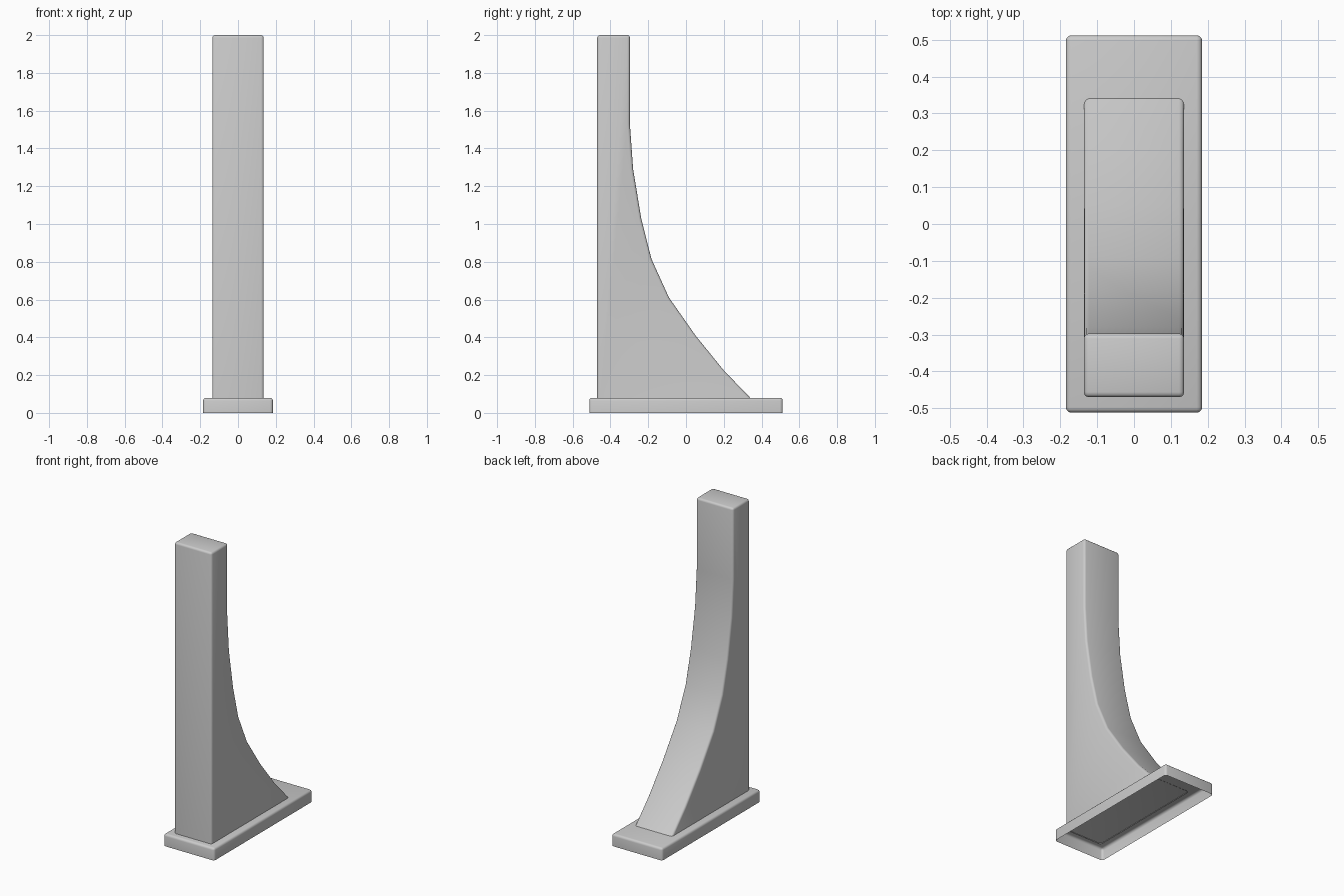
import bpy, bmesh
from math import radians

if "Cube" in bpy.data.objects:
    bpy.data.objects.remove(bpy.data.objects["Cube"])


def extrude_part(name, outline, axis, start, end, bevel):
    """Extrude a closed outline, leave the underside open and round the edges."""
    def place(p, d):
        return (d, p[0], p[1]) if axis == 'X' else (p[0], p[1], d)
    bm = bmesh.new()
    a = [bm.verts.new(place(p, start)) for p in outline]
    b = [bm.verts.new(place(p, end)) for p in outline]
    n = len(outline)
    bm.faces.new(a)
    bm.faces.new(b)
    for i in range(n):
        j = (i + 1) % n
        bm.faces.new((a[i], a[j], b[j], b[i]))
    bmesh.ops.recalc_face_normals(bm, faces=bm.faces)
    under = [f for f in bm.faces if f.normal.z < -0.9]
    bmesh.ops.delete(bm, geom=under, context='FACES_ONLY')
    mesh = bpy.data.meshes.new(name)
    bm.to_mesh(mesh)
    bm.free()
    ob = bpy.data.objects.new(name, mesh)
    bpy.context.collection.objects.link(ob)
    mod = ob.modifiers.new("rounded_edges", 'BEVEL')
    mod.width = bevel
    mod.segments = 3
    mod.limit_method = 'ANGLE'
    mod.angle_limit = radians(40)
    bpy.ops.object.select_all(action='DESELECT')
    ob.select_set(True)
    bpy.context.view_layer.objects.active = ob
    bpy.ops.object.modifier_apply(modifier=mod.name)
    bpy.ops.object.shade_smooth_by_angle(angle=radians(35))
    return ob


# Shallow base plate, hollow underneath
base = [(-0.185, -0.512), (0.185, -0.512), (0.185, 0.512), (-0.185, 0.512)]
extrude_part("base_plate", base, 'Z', 0.0, 0.08, 0.015)

# Upright post with a curved buttress sweeping out to the back
post = [(-0.47, 0.076), (0.344, 0.076), (0.20, 0.225), (0.05, 0.41),
        (-0.09, 0.61), (-0.183, 0.815), (-0.237, 1.03), (-0.28, 1.29),
        (-0.297, 1.53), (-0.297, 2.0), (-0.47, 2.0)]
extrude_part("curved_post", post, 'X', -0.136, 0.136, 0.014)
